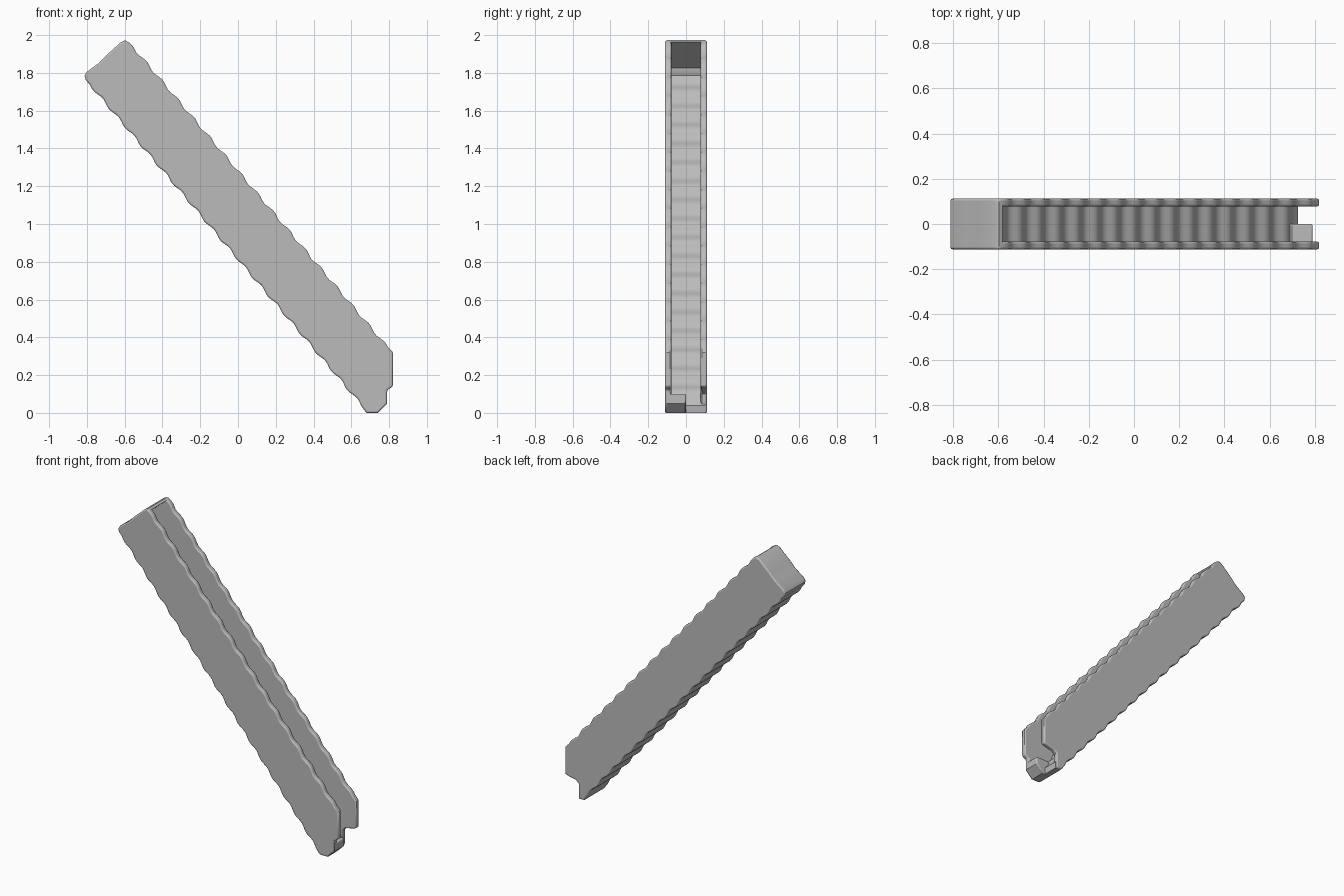
import bpy, bmesh, math
from mathutils import Vector

cube = bpy.data.objects.get("Cube")
if cube:
    bpy.data.objects.remove(cube)

grey = bpy.data.materials.new("plain_grey")
grey.use_nodes = True
grey.diffuse_color = (0.5, 0.5, 0.5, 1)
grey.node_tree.nodes["Principled BSDF"].inputs["Base Color"].default_value = (0.5, 0.5, 0.5, 1)

ALONG = Vector((0.647, -0.763))    # down the slope, in x and z
ACROSS = Vector((0.763, 0.647))    # from floor to open side
CORNER = Vector((-0.825, 1.785))   # upper end of the underside
WIDTH, HALF, WALL = 0.304, 0.112, 0.034
FLOOR, CAP, STEP = 0.058, 0.02, 0.13


def at(s, t):
    return CORNER + ALONG * s + ACROSS * t


def wavy(start, end, t, amp=0.006):
    """Rippled line parallel to the slope at height t."""
    n = round((end - start) / STEP * 8)
    stations = [start + (end - start) * i / n for i in range(n + 1)]
    return [at(s, t + amp * math.sin(math.tau * s / STEP)) for s in stations]


def prism(name, outline, y0, y1, bevel=0.0):
    """Extrude an x-z outline from y0 to y1."""
    bm = bmesh.new()
    face = bm.faces.new([bm.verts.new((p[0], y0, p[1])) for p in outline])
    new = bmesh.ops.extrude_face_region(bm, geom=[face])["geom"]
    bmesh.ops.translate(bm, verts=[v for v in new if isinstance(v, bmesh.types.BMVert)],
                        vec=(0, y1 - y0, 0))
    bmesh.ops.recalc_face_normals(bm, faces=bm.faces)
    mesh = bpy.data.meshes.new(name)
    bm.to_mesh(mesh)
    bm.free()
    obj = bpy.data.objects.new(name, mesh)
    mesh.materials.append(grey)
    bpy.context.collection.objects.link(obj)
    if bevel:
        mod = obj.modifiers.new("soft_edges", "BEVEL")
        mod.width, mod.segments, mod.limit_method = bevel, 2, "ANGLE"
        mod.angle_limit = math.radians(50)
    bpy.ops.object.select_all(action="DESELECT")
    obj.select_set(True)
    bpy.context.view_layer.objects.active = obj
    bpy.ops.object.shade_smooth_by_angle(angle=math.radians(40))
    return obj


# Rounded upper end, shared by walls and cap
end_outer = [at(0.03, 0), at(0.009, 0.009), at(0, 0.03), at(0.006, 0.11), at(0, 0.17),
             at(-0.003, 0.27), at(0.004, 0.295), at(0.03, WIDTH)]
underside = wavy(0.06, 2.29, 0)

# Side walls, each with its own notched foot
feet = {
    "front_wall": [(0.82, 0.32), (0.82, 0.14), (0.79, 0.12), (0.79, 0.05), (0.74, 0), (0.68, 0)],
    "back_wall": [(0.82, 0.32), (0.82, 0.14), (0.79, 0.13), (0.74, 0.12), (0.72, 0.1),
                  (0.72, 0), (0.68, 0)],
}
rim = wavy(0.06, 2.14, WIDTH)
for name, foot in feet.items():
    outline = end_outer + rim + foot + underside[::-1]
    y0, y1 = (-HALF, WALL - HALF) if name == "front_wall" else (HALF - WALL, HALF)
    prism(name, outline, y0, y1, 0.008)

# Rippled floor and closed upper end between the walls
INNER = HALF - 0.012
floor_top = wavy(0.06, 2.28, FLOOR, 0.008)
prism("rippled_floor", [at(0.04, 0.001), at(0.04, FLOOR)] + floor_top
      + [(0.725, 0.04), (0.72, 0), (0.68, 0)] + underside[::-1], -INNER, INNER)
cap_inner = [at(CAP, WIDTH - 0.004), at(CAP, FLOOR + 0.03), at(CAP + 0.03, FLOOR), at(0.06, 0.0)]
prism("end_cap", end_outer[:-1] + cap_inner, -INNER, INNER)

# Raised lip at the foot, on one half only
prism("foot_lip", [(0.67, 0.07), (0.7, 0.1), (0.79, 0.1), (0.79, 0.05), (0.74, 0), (0.68, 0)],
      -INNER, 0.0, 0.006)
